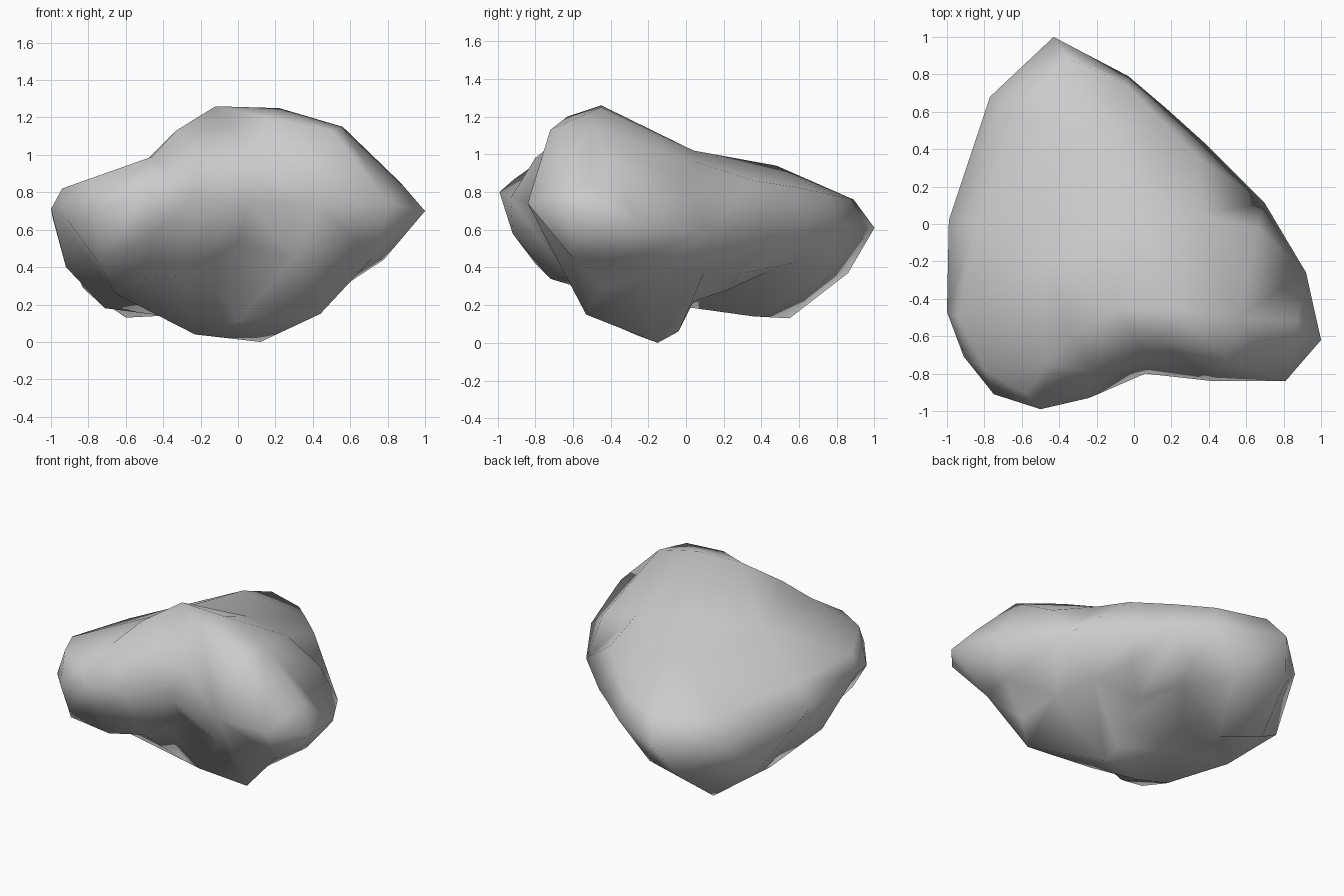
import bpy, bmesh
from mathutils import Vector
from mathutils.geometry import delaunay_2d_cdt

# Widest outline of the boulder, seen from above
RIM = [(-.43, 1, .61), (-.03, .79, .6), (.17, .62, .6), (.37, .44, .58),
       (.7, .11, .58), (.92, -.26, .63), (1, -.62, .7), (.81, -.84, .74),
       (.42, -.84, .74), (.06, -.8, .74), (-.24, -.93, .77), (-.5, -.99, .8),
       (-.75, -.91, .7), (-.91, -.71, .65), (-1, -.47, .71), (-.99, .02, .66),
       (-.77, .68, .6)]

# Crown: ridge, left shoulder and back slope
CROWN = [(-.12, -.45, 1.26), (.22, -.45, 1.25), (.15, -.63, 1.2), (.56, -.5, 1.15),
         (.5, -.72, 1.13), (.66, -.02, .85), (.34, .36, .86), (.14, .56, .83),
         (.05, .04, 1.02), (.35, .05, .96), (-.3, .48, .94), (-.36, .89, .76),
         (-.05, .75, .79), (-.66, .58, .73), (-.85, 0, .78), (-.48, -.2, .98),
         (-.94, -.5, .82), (-.8, -.78, .87), (-.46, -.74, .99), (-.58, -.91, .87),
         (.87, -.52, .85), (-.33, -.6, 1.13), (.1, -.74, .97), (-.22, -.8, .98)]

# Underside: front keel, left lobe, left rear foot and raised right rear
BASE = [(-.23, -.26, .04), (.12, -.15, 0), (.44, -.53, .15), (0, -.42, .11),
        (0, -.6, .54), (.3, -.63, .45), (-.18, -.55, .4), (.72, -.6, .45),
        (.78, -.35, .44), (.55, -.46, .29), (.5, -.18, .35), (.1, -.04, .06),
        (.1, .04, .22), (.14, .22, .28), (.13, .31, .37), (.42, .1, .38),
        (.3, .34, .44), (-.05, .42, .37), (.02, .6, .43),
        (-.22, .72, .34), (-.54, .86, .37), (-.4, .36, .14), (-.6, .55, .13),
        (-.83, .42, .29), (-.71, .08, .18), (-.92, -.2, .4), (-.42, 0, .19),
        (-.66, -.46, .26), (-.5, -.72, .34), (-.74, -.8, .42), (-.3, -.63, .35),
        (-.45, -.92, .58)]


def add_shell(bm, rim, inner):
    """Triangulate inner points within the rim as one half of the stone."""
    pts = RIM + inner
    n = len(RIM)
    edges = [(i, (i + 1) % n) for i in range(n)]
    co, _, faces, orig, _, _ = delaunay_2d_cdt(
        [Vector(p[:2]) for p in pts], edges, [], 1, 1e-5)
    verts = {}
    for f in faces:
        ring = []
        for i in f:
            k = orig[i][0]
            if k not in verts:
                verts[k] = rim[k] if k < n else bm.verts.new(pts[k])
            ring.append(verts[k])
        bm.faces.new(ring)


bm = bmesh.new()
rim = [bm.verts.new(p) for p in RIM]
add_shell(bm, rim, CROWN)
add_shell(bm, rim, BASE)
bmesh.ops.recalc_face_normals(bm, faces=bm.faces[:])
for f in bm.faces:
    f.smooth = True

# Single stone object
mesh = bpy.data.meshes.new("boulder")
bm.to_mesh(mesh)
bm.free()
bpy.context.collection.objects.link(bpy.data.objects.new("boulder", mesh))
